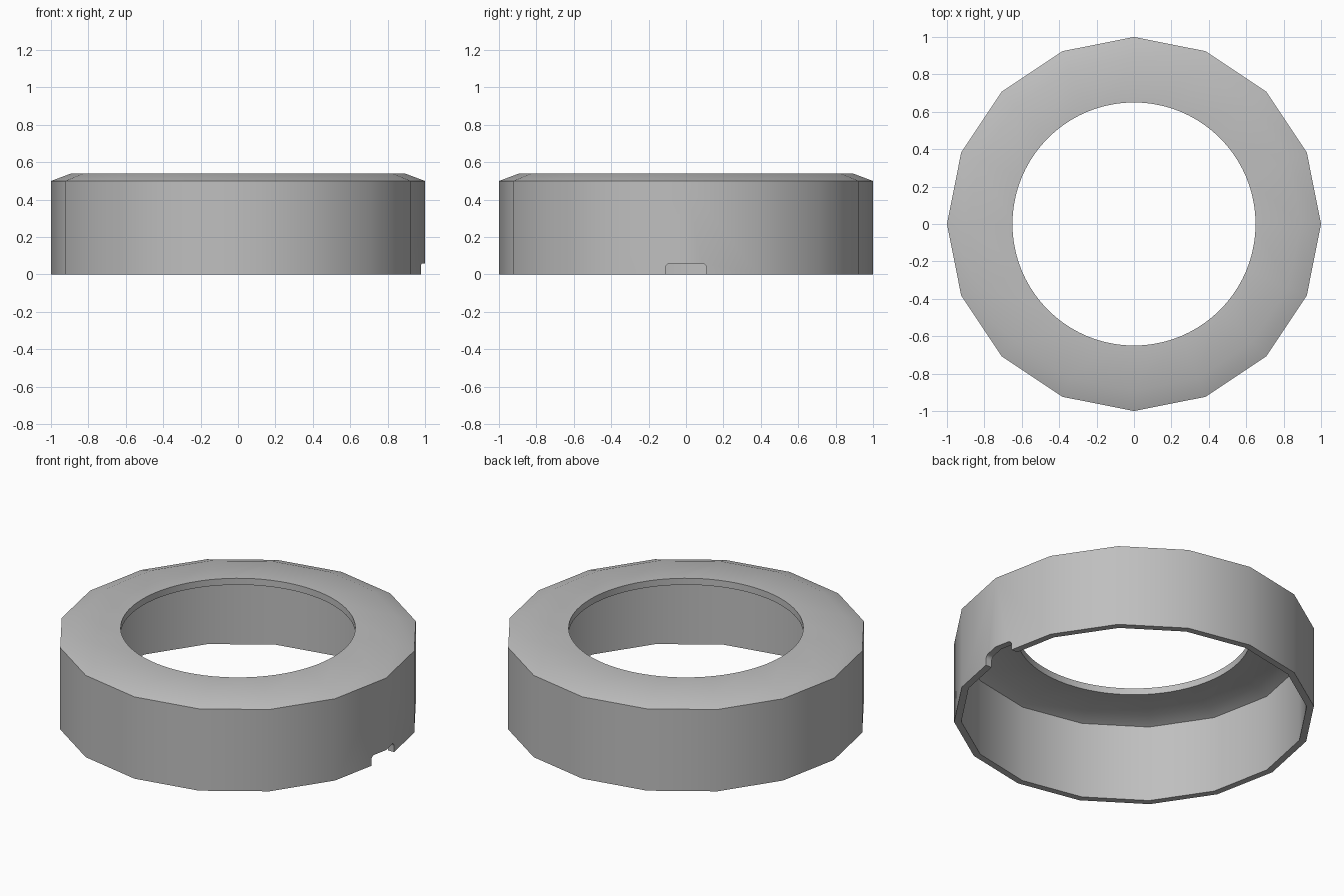
import bpy, bmesh
from math import cos, sin, pi, radians

if "Cube" in bpy.data.objects:
    bpy.data.objects.remove(bpy.data.objects["Cube"])

SIDES, STEP = 16, 5          # outer sides, hole segments per side
HOLE = 0.65
TOP, CEILING = 0.54, 0.50

grey = bpy.data.materials.new("mid_grey")
grey.use_nodes = True
colour = (0.52, 0.52, 0.52, 1)
grey.diffuse_color = colour
grey.node_tree.nodes["Principled BSDF"].inputs["Base Color"].default_value = colour


def make_object(name, bm):
    bmesh.ops.recalc_face_normals(bm, faces=bm.faces)
    mesh = bpy.data.meshes.new(name)
    bm.to_mesh(mesh)
    bm.free()
    mesh.materials.append(grey)
    obj = bpy.data.objects.new(name, mesh)
    bpy.context.collection.objects.link(obj)
    return obj


def ring(bm, radius, z, count):
    return [bm.verts.new((radius * cos(2 * pi * i / count),
                          radius * sin(2 * pi * i / count), z)) for i in range(count)]


def bridge(bm, a, b, step=1):
    """Join ring a to ring b, which has step segments for each side of a."""
    for i in range(len(a)):
        arc = [b[(i * step + k) % len(b)] for k in range(step, -1, -1)]
        bm.faces.new([a[i], a[(i + 1) % len(a)]] + arc)


# Hollow sixteen-sided cap: wall and chamfer outside and inside
bm = bmesh.new()
inner_ceiling, inner_wall_top, inner_foot, outer_foot, outer_wall_top, top_edge = [
    ring(bm, r, z, SIDES) for r, z in
    [(0.885, CEILING), (0.96, 0.47), (0.96, 0), (1, 0), (1, 0.5), (0.893, TOP)]]
loops = [inner_ceiling, inner_wall_top, inner_foot, outer_foot, outer_wall_top, top_edge]
for lower, upper in zip(loops, loops[1:]):
    bridge(bm, lower, upper)

# Round hole through the top plate
hole_top = ring(bm, HOLE, TOP, SIDES * STEP)
hole_bottom = ring(bm, HOLE, CEILING, SIDES * STEP)
bridge(bm, top_edge, hole_top, STEP)
bridge(bm, inner_ceiling, hole_bottom, STEP)
bridge(bm, hole_top, hole_bottom)
cap = make_object("ring_cap", bm)

# Notch cutter: a round-cornered slot along x
bm = bmesh.new()
half, height, corner = 0.11, 0.06, 0.025
outline = [(-half, -0.1), (half, -0.1)]
for side, start in ((1, 0), (-1, 90)):
    for k in range(6):
        a = radians(start + 18 * k)
        outline.append((side * (half - corner) + corner * cos(a),
                        height - corner + corner * sin(a)))
face = bm.faces.new([bm.verts.new((0.8, y, z)) for y, z in outline])
moved = bmesh.ops.extrude_face_region(bm, geom=[face])["geom"]
bmesh.ops.translate(bm, vec=(0.4, 0, 0),
                    verts=[v for v in moved if isinstance(v, bmesh.types.BMVert)])
cutter = make_object("notch_cutter", bm)
cutter.hide_render = True

# Cut the notch and shade
cut = cap.modifiers.new("notch", 'BOOLEAN')
cut.operation = 'DIFFERENCE'
cut.solver = 'EXACT'
cut.object = cutter
bpy.ops.object.select_all(action='DESELECT')
cap.select_set(True)
bpy.context.view_layer.objects.active = cap
bpy.ops.object.modifier_apply(modifier=cut.name)
bpy.data.objects.remove(cutter)
bpy.ops.object.shade_smooth_by_angle(angle=radians(30))
